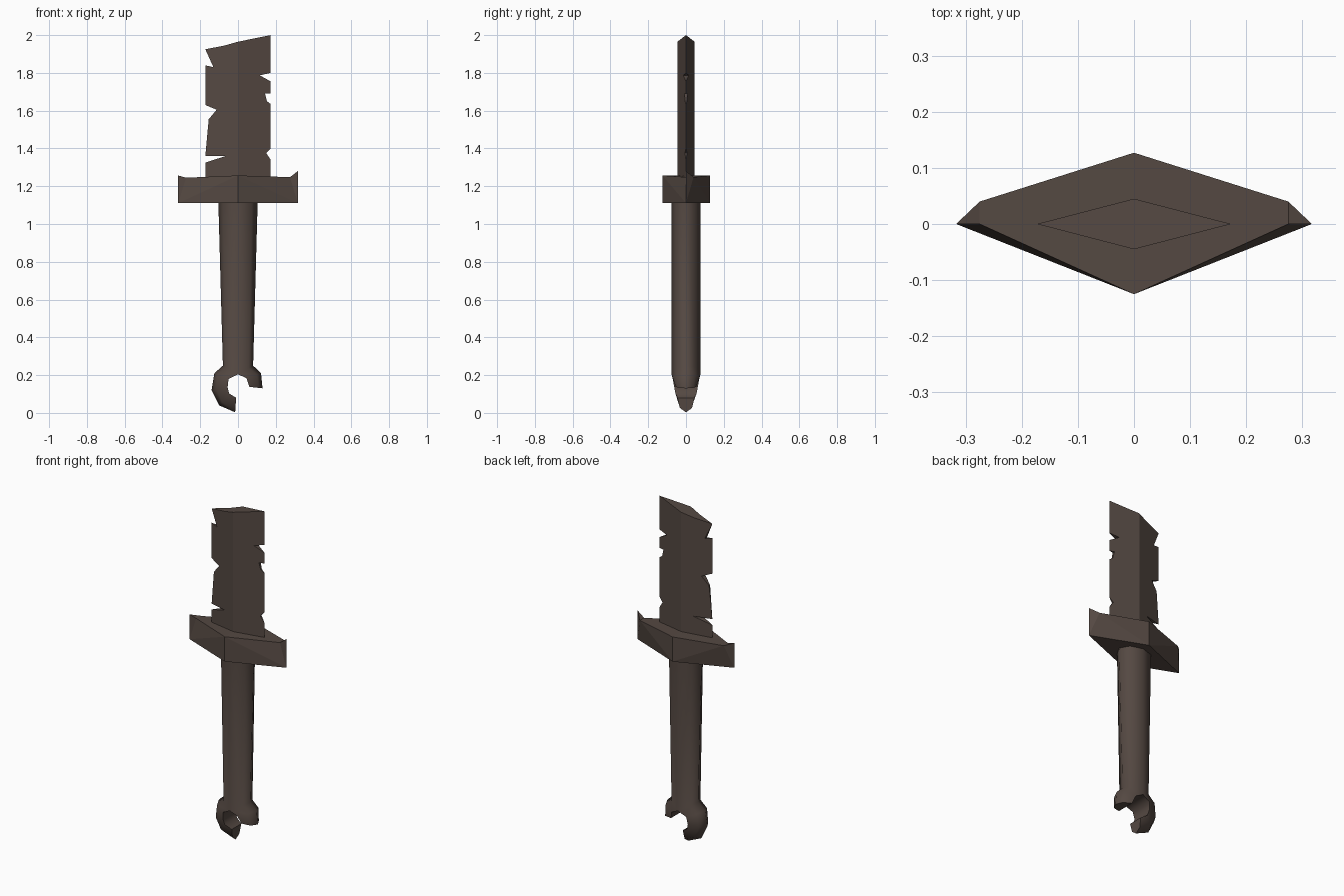
import bpy, bmesh, math

if "Cube" in bpy.data.objects:
    bpy.data.objects.remove(bpy.data.objects["Cube"])

brown = bpy.data.materials.new("dark_brown")
brown.diffuse_color = (0.09, 0.066, 0.055, 1)
brown.use_nodes = True
brown.node_tree.nodes["Principled BSDF"].inputs["Base Color"].default_value = brown.diffuse_color


def add_face(bm, pts):
    """Face from points, skipping repeated ones; nothing if under 3 remain."""
    unique = []
    for p in pts:
        if p not in unique:
            unique.append(p)
    if len(unique) > 2:
        bm.faces.new([bm.verts.new(p) for p in unique])


def finish(bm, name, smooth_angle=None):
    bmesh.ops.remove_doubles(bm, verts=bm.verts, dist=0.0002)
    bmesh.ops.recalc_face_normals(bm, faces=bm.faces)
    mesh = bpy.data.meshes.new(name)
    bm.to_mesh(mesh)
    bm.free()
    mesh.materials.append(brown)
    if smooth_angle:
        mesh.shade_smooth()
        mesh.set_sharp_from_angle(angle=math.radians(smooth_angle))
    bpy.context.collection.objects.link(bpy.data.objects.new(name, mesh))


# Blade: diamond section, each half has a chipped edge outline (x, z)
HALF_W, HALF_T = 0.173, 0.045
left_edge = [(-0.07, 1.945), (-0.173, 1.925), (-0.13, 1.83), (-0.173, 1.84),
             (-0.173, 1.63), (-0.113, 1.605), (-0.155, 1.555), (-0.173, 1.36),
             (-0.065, 1.36), (-0.173, 1.325), (-0.173, 1.2)]
right_edge = [(0.173, 2.0), (0.173, 1.80), (0.115, 1.787), (0.173, 1.755),
              (0.173, 1.69), (0.143, 1.69), (0.153, 1.65), (0.173, 1.635),
              (0.173, 1.40), (0.15, 1.375), (0.173, 1.34), (0.173, 1.2)]
bm = bmesh.new()
for edge in (left_edge, right_edge):
    outline = [(0, 1.965)] + edge + [(0, 1.2)]
    front, back = ([(x, s * HALF_T * (1 - abs(x) / HALF_W), z)
                    for x, z in outline] for s in (-1, 1))
    add_face(bm, front)
    add_face(bm, back)
    for i in range(len(outline) - 1):
        add_face(bm, [front[i], front[i + 1], back[i + 1], back[i]])
finish(bm, "blade")

# Guard: diamond block with small raised tips
bm = bmesh.new()
LOW = 1.11
front_top, back_top = (0, -0.125, 1.257), (0, 0.127, 1.257)
front_low, back_low = (0, -0.125, LOW), (0, 0.127, LOW)
tops = []
for s, tip_z, dip_z in ((1, 1.28, 1.248), (-1, 1.257, 1.245)):
    tip, low = (s * 0.317, 0, tip_z), (s * 0.317, 0, LOW)
    dip_front, dip_back = (s * 0.275, 0, dip_z), (s * 0.275, 0.04, dip_z)
    add_face(bm, [front_low, low, front_top])
    add_face(bm, [low, tip, dip_front])
    add_face(bm, [low, dip_front, front_top])
    add_face(bm, [back_low, low, dip_back])
    add_face(bm, [back_low, dip_back, back_top])
    add_face(bm, [low, tip, dip_back])
    add_face(bm, [tip, dip_front, dip_back])
    add_face(bm, [front_top, dip_front, dip_back, back_top])
    add_face(bm, [front_low, low, back_low])
finish(bm, "guard")

# Handle: tapered eight-sided grip that splits into two half-tube prongs
C = math.sqrt(0.5)


def half_ring(outer, inner, w):
    """Half octagon running from the inner side round the outer ridge."""
    (ox, oz), (ix, iz) = outer, inner
    return [(ix + (ox - ix) * math.cos(a), w * math.sin(a), iz + (oz - iz) * math.cos(a))
            for a in (math.radians(d) for d in (-90, -45, 0, 45, 90))]


hook = [((-0.08, 0.25), (0, 0.205), 0.077), ((-0.125, 0.21), (-0.05, 0.18), 0.07),
        ((-0.14, 0.12), (-0.055, 0.135), 0.062), ((-0.1, 0.04), (-0.047, 0.103), 0.056),
        ((-0.015, 0.003), (-0.01, 0.08), 0.045)]
short_prong = [((0.08, 0.25), (0, 0.205), 0.077), ((0.122, 0.21), (0.045, 0.183), 0.07),
               ((0.13, 0.13), (0.06, 0.138), 0.055)]
bm = bmesh.new()
for prong, s in ((hook, -1), (short_prong, 1)):
    grip_top = half_ring((s * 0.105, 1.15), (0, 1.15), 0.077)
    rings = [half_ring(*section) for section in prong]
    for k, (a, b) in enumerate(zip([grip_top] + rings, rings)):
        for i in range(4):
            add_face(bm, [a[i], a[i + 1], b[i + 1], b[i]])
        if k:  # flat inner side of the prong
            add_face(bm, [a[4], a[0], b[0], b[4]])
    add_face(bm, rings[-1])
    add_face(bm, grip_top)
finish(bm, "handle", 60)
